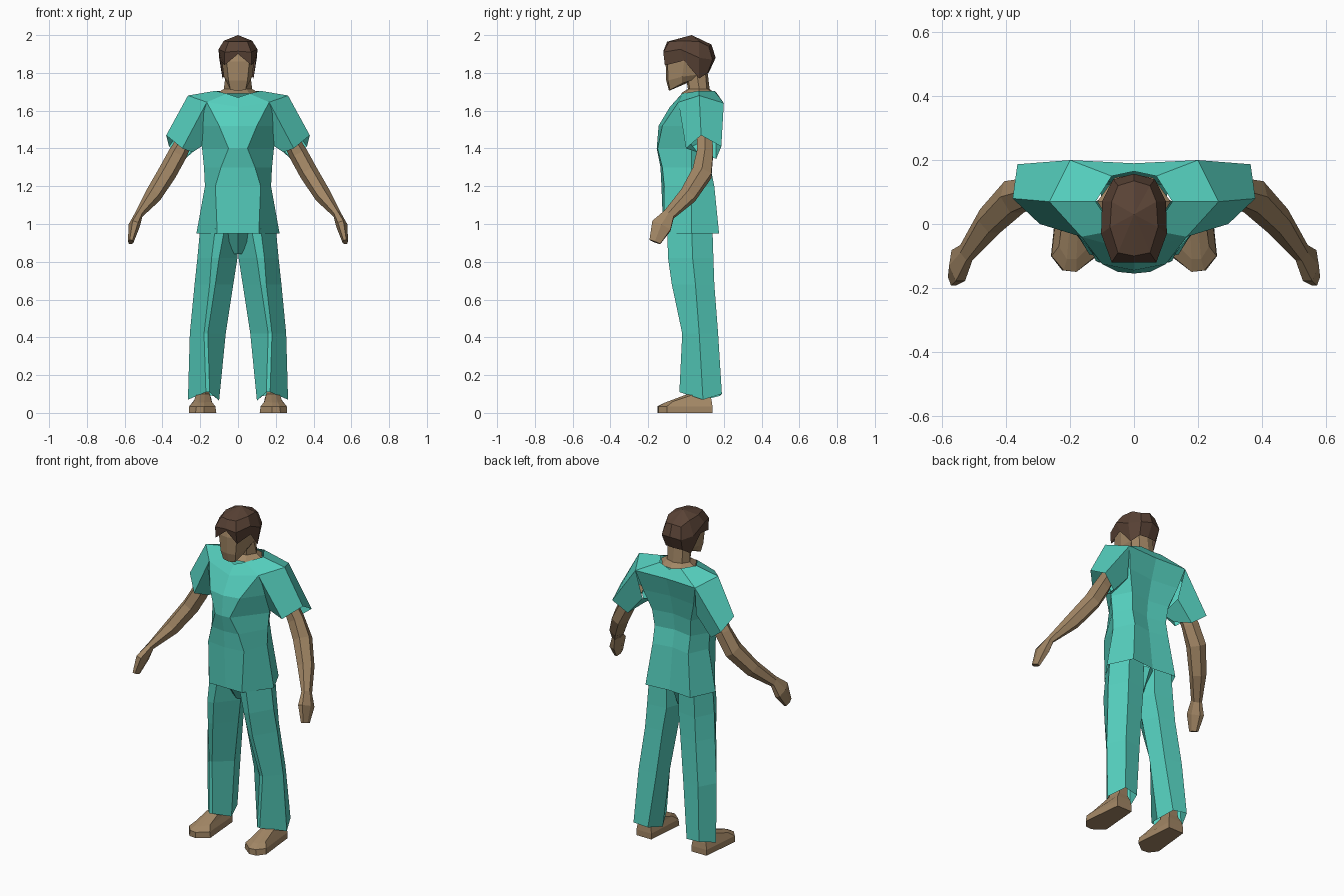
import bpy
import bmesh
from mathutils import Vector
from math import cos, sin, pi

default_cube = bpy.data.objects.get("Cube")
if default_cube:
    bpy.data.objects.remove(default_cube, do_unlink=True)


def make_material(name, red, green, blue):
    material = bpy.data.materials.new(name)
    material.use_nodes = True
    colour = (red, green, blue, 1)
    material.diffuse_color = colour
    material.node_tree.nodes["Principled BSDF"].inputs["Base Color"].default_value = colour
    return material


cloth = make_material("teal cloth", .09, .62, .51)
skin = make_material("tan skin", .36, .24, .13)
brown = make_material("brown hair", .1, .055, .036)


def level(height, *outline):
    """Horizontal section from (x, y) pairs."""
    return [(x, y, height) for x, y in outline]


def loft(name, material, sections, closed=True, start_cap=False, end_cap=False, tip=None):
    """Skin the sections on the +x side and repeat them mirrored on the -x side.
    An unclosed section is half an outline that meets its mirror image at x = 0."""
    bm = bmesh.new()
    for side in (1, -1):
        rings = [[bm.verts.new((side * x, y, z)) for x, y, z in section]
                 for section in sections]
        count = len(rings[0])
        spans = count if closed else count - 1
        for lower, upper in zip(rings, rings[1:]):
            for i in range(spans):
                j = (i + 1) % count
                bm.faces.new((lower[i], lower[j], upper[j], upper[i]))
        if start_cap:
            bm.faces.new(rings[0])
        if end_cap:
            bm.faces.new(rings[-1])
        if tip:
            apex = bm.verts.new((side * tip[0], tip[1], tip[2]))
            for i in range(spans):
                bm.faces.new((rings[-1][i], rings[-1][(i + 1) % count], apex))
    bmesh.ops.remove_doubles(bm, verts=bm.verts, dist=.001)
    bmesh.ops.recalc_face_normals(bm, faces=bm.faces)
    mesh = bpy.data.meshes.new(name)
    bm.to_mesh(mesh)
    bm.free()
    mesh.materials.append(material)
    part = bpy.data.objects.new(name, mesh)
    bpy.context.collection.objects.link(part)
    return part


def limb_sections(stations, sides=6):
    """Elliptical sections square to a path of (centre, width, depth) stations."""
    centres = [Vector(station[0]) for station in stations]
    sections = []
    for index, (centre, width, depth) in enumerate(stations):
        before = centres[max(index - 1, 0)]
        after = centres[min(index + 1, len(centres) - 1)]
        along = (after - before).normalized()
        across = Vector((0, 1, 0)).cross(along).normalized()
        forward = along.cross(across)
        angles = [2 * pi * k / sides for k in range(sides)]
        sections.append([Vector(centre) + across * width * cos(a) + forward * depth * sin(a)
                         for a in angles])
    return sections


# Shirt body: hem, waist, chest, shoulders and neckline
shoulder_top = (.265, .07, 1.68)
shoulder_back = (.2, .2, 1.64)
shoulder_front = (.165, -.04, 1.645)
loft("shirt_body", cloth, [
    level(.95, (0, -.12), (.11, -.12), (.22, .03), (.15, .175), (0, .16)),
    level(1.2, (0, -.13), (.12, -.115), (.175, .03), (.12, .15), (0, .13)),
    level(1.3, (0, -.135), (.09, -.125), (.18, .03), (.12, .13), (0, .11)),
    level(1.4, (0, -.155), (.05, -.15), (.19, .03), (.13, .14), (0, .12)),
    level(1.52, (0, -.145), (.1, -.125), (.21, .03), (.17, .17), (0, .15)),
    [(0, -.085, 1.62), shoulder_front, shoulder_top, shoulder_back, (0, .19, 1.64)],
    [(0, -.04, 1.67), (.06, -.02, 1.69), (.12, .07, 1.705), (.07, .15, 1.705), (0, .165, 1.69)],
], closed=False)

# Wide short sleeves sharing the shoulder corners
loft("sleeves", cloth, [
    [shoulder_top, shoulder_back, (.18, .16, 1.46), (.18, .03, 1.42), shoulder_front],
    [(.38, .08, 1.47), (.365, .187, 1.41), (.28, .16, 1.345), (.24, .06, 1.38), (.295, 0, 1.4)],
])

# Bare arms with flattened hands
loft("arms", skin, limb_sections([
    ((.26, .1, 1.48), .04, .045),
    ((.32, .1, 1.37), .05, .05),
    ((.375, .085, 1.27), .05, .06),
    ((.45, .01, 1.15), .045, .05),
    ((.525, -.09, 1.05), .022, .035),
    ((.55, -.13, .99), .03, .062),
    ((.568, -.165, .905), .015, .035),
]), start_cap=True, end_cap=True)

# Loose trousers: front, outer, back and inner corners
loft("trousers", cloth, [
    level(.98, (.07, -.095), (.12, -.1), (.2, .03), (.15, .14), (.04, .13), (.003, .03)),
    level(.82, (.1, -.09), (.14, -.095), (.215, .035), (.16, .145), (.04, .13), (.003, .03)),
    level(.68, (.12, -.07), (.15, -.075), (.23, .05), (.17, .15), (.06, .14), (.025, .04)),
    level(.42, (.16, -.02), (.18, -.02), (.255, .07), (.2, .17), (.09, .155), (.065, .06)),
    [(.15, -.03, .11), (.17, -.035, .11), (.265, .09, .07), (.22, .19, .1),
     (.13, .18, .09), (.1, .08, .065)],
])

# Seat joining the trouser legs under the shirt
loft("trouser_seat", cloth, [
    level(.84, (0, -.01), (.04, .03), (0, .08)),
    level(.97, (0, -.1), (.19, .03), (0, .14)),
], closed=False)

# Bare feet: sole, rim, instep and ankle
loft("feet", skin, [
    level(0, (.18, -.15), (.225, -.145), (.26, -.1), (.235, .14), (.135, .14), (.115, -.1)),
    level(.035, (.18, -.15), (.22, -.145), (.258, -.1), (.235, .14), (.135, .14), (.12, -.1)),
    [(.18, -.11, .055), (.21, -.11, .055), (.235, -.07, .06),
     (.23, .135, .07), (.14, .135, .07), (.14, -.07, .06)],
    level(.1, (.175, .01), (.2, .01), (.22, .05), (.21, .125), (.15, .125), (.15, .05)),
    level(.2, (.175, .03), (.2, .03), (.22, .06), (.21, .12), (.15, .12), (.15, .06)),
], start_cap=True, end_cap=True)

# Neck spreading out into the collar
loft("neck", skin, [
    level(1.69, (0, -.03), (.06, -.015), (.115, .07), (.06, .145), (0, .155)),
    level(1.715, (0, .01), (.045, .02), (.075, .07), (.05, .11), (0, .125)),
    level(1.84, (0, -.01), (.045, 0), (.06, .05), (.05, .1), (0, .11)),
], closed=False)

# Face and skull, from the sloping jaw upwards
loft("head", skin, [
    [(0, -.09, 1.705), (.04, -.085, 1.71), (.055, -.02, 1.745), (.05, .04, 1.765), (0, .05, 1.765)],
    [(0, -.105, 1.76), (.05, -.095, 1.76), (.075, -.02, 1.78), (.065, .06, 1.79), (0, .08, 1.79)],
    level(1.86, (0, -.108), (.06, -.098), (.085, -.01), (.08, .08), (0, .11)),
    level(1.94, (0, -.09), (.05, -.08), (.075, 0), (.065, .08), (0, .11)),
], closed=False, start_cap=True, end_cap=True)

# Swept hair with a parted fringe
loft("hair", brown, [
    [(0, -.113, 1.9), (.072, -.112, 1.84), (.092, -.01, 1.865),
     (.082, .07, 1.77), (.055, .115, 1.8), (0, .12, 1.8)],
    [(0, -.12, 1.915), (.07, -.12, 1.91), (.103, -.03, 1.925),
     (.1, .07, 1.88), (.065, .14, 1.87), (0, .157, 1.88)],
    [(0, -.1, 1.965), (.05, -.09, 1.965), (.075, -.01, 1.97),
     (.07, .07, 1.965), (.05, .12, 1.94), (0, .135, 1.95)],
], closed=False, tip=(0, .03, 2))
